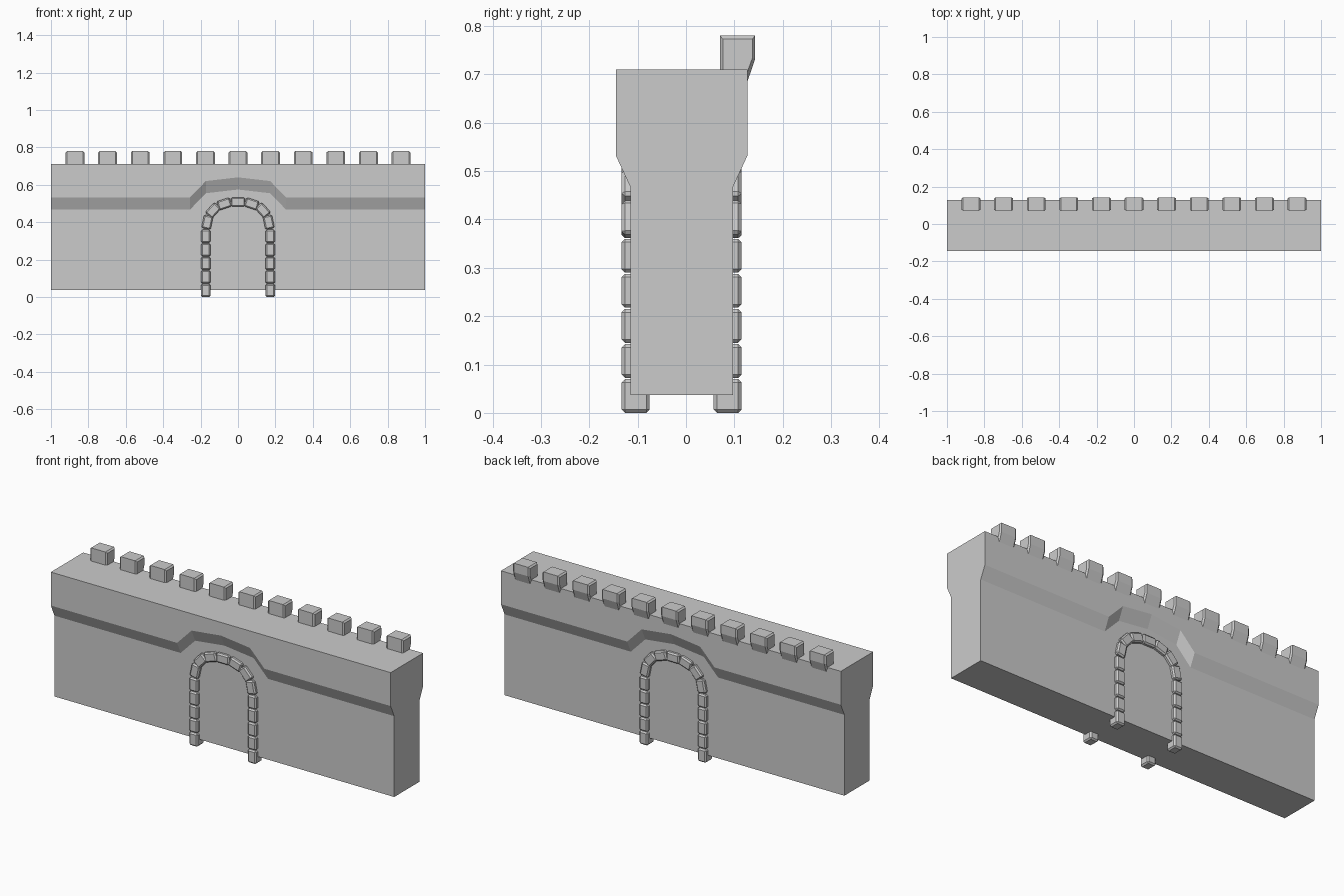
import bpy
import bmesh
import math
from mathutils import Matrix, Vector

old = bpy.data.objects.get("Cube")
if old:
    bpy.data.objects.remove(old, do_unlink=True)

stone = bpy.data.materials.new("grey stone")
stone.use_nodes = True
GREY = (0.6, 0.6, 0.6, 1)
stone.diffuse_color = GREY
stone.node_tree.nodes["Principled BSDF"].inputs["Base Color"].default_value = GREY


def add_object(name, bm):
    bmesh.ops.recalc_face_normals(bm, faces=bm.faces)
    mesh = bpy.data.meshes.new(name)
    bm.to_mesh(mesh)
    bm.free()
    mesh.materials.append(stone)
    obj = bpy.data.objects.new(name, mesh)
    bpy.context.collection.objects.link(obj)
    return obj


def loft(name, rings):
    """Skin a list of equal-length rings and cap both ends."""
    bm = bmesh.new()
    loops = [[bm.verts.new(p) for p in ring] for ring in rings]
    n = len(loops[0])
    for a, b in zip(loops, loops[1:]):
        for i in range(n):
            j = (i + 1) % n
            bm.faces.new((a[i], a[j], b[j], b[i]))
    bm.faces.new(loops[0])
    bm.faces.new(loops[-1])
    return add_object(name, bm)


# Wall: overhanging section whose ledge steps up over the gate
MID_Y, LOW, HIGH = -0.009, 0.106, 0.136


def wall_ring(x, ledge):
    half = [(LOW, 0.037), (LOW, ledge), (HIGH, ledge + 0.065), (HIGH, 0.71)]
    right = [(x, MID_Y + y, z) for y, z in half]
    left = [(x, MID_Y - y, z) for y, z in reversed(half)]
    return right + left


ledge_half = [(1, 0.467), (0.257, 0.467), (0.172, 0.555)]
ledge = [(-x, z) for x, z in ledge_half] + [(0, 0.575)] + ledge_half[::-1]
loft("wall", [wall_ring(x, z) for x, z in ledge])

# Merlons: bracketed blocks along the back edge with chamfered ends
outer = [(0.07, 0.69), (0.07, 0.78), (0.143, 0.78), (0.143, 0.732), (0.127, 0.685)]
inner = [(0.076, 0.697), (0.076, 0.773), (0.137, 0.773), (0.137, 0.733), (0.124, 0.697)]
for i in range(11):
    cx = (i - 5) * 0.1743
    sections = [(-0.05, inner), (-0.042, outer), (0.042, outer), (0.05, inner)]
    loft(f"merlon_{i + 1}", [[(cx + dx, y, z) for y, z in ring] for dx, ring in sections])


# Gate surround: bevelled stones on both faces of the wall
def arch_stone(name, x, y, z, length, tilt):
    bm = bmesh.new()
    bmesh.ops.create_cube(bm, size=1)
    bmesh.ops.scale(bm, vec=Vector((0.05, 0.058, length)), verts=bm.verts)
    bmesh.ops.bevel(bm, geom=bm.edges[:], offset=0.007, segments=1, affect='EDGES')
    place = Matrix.Translation((x, y, z)) @ Matrix.Rotation(math.radians(tilt), 4, 'Y')
    bmesh.ops.transform(bm, matrix=place, verts=bm.verts)
    add_object(name, bm)


# x, z, length and tilt of each stone on the right half
half = [(0.172, 0.035 + 0.0725 * i, 0.07, 0) for i in range(5)]
half += [(0.164, 0.4, 0.072, -12), (0.133, 0.463, 0.072, -42), (0.073, 0.498, 0.072, -72)]
for side, y in (("front", -0.104), ("back", 0.086)):
    for i, (x, z, length, tilt) in enumerate(half):
        for hand, s in (("left", 1), ("right", -1)):
            arch_stone(f"{side}_{hand}_arch_stone_{i + 1}", s * x, y, z, length, s * tilt)
    arch_stone(f"{side}_keystone", 0, y, 0.508, 0.076, 90)
